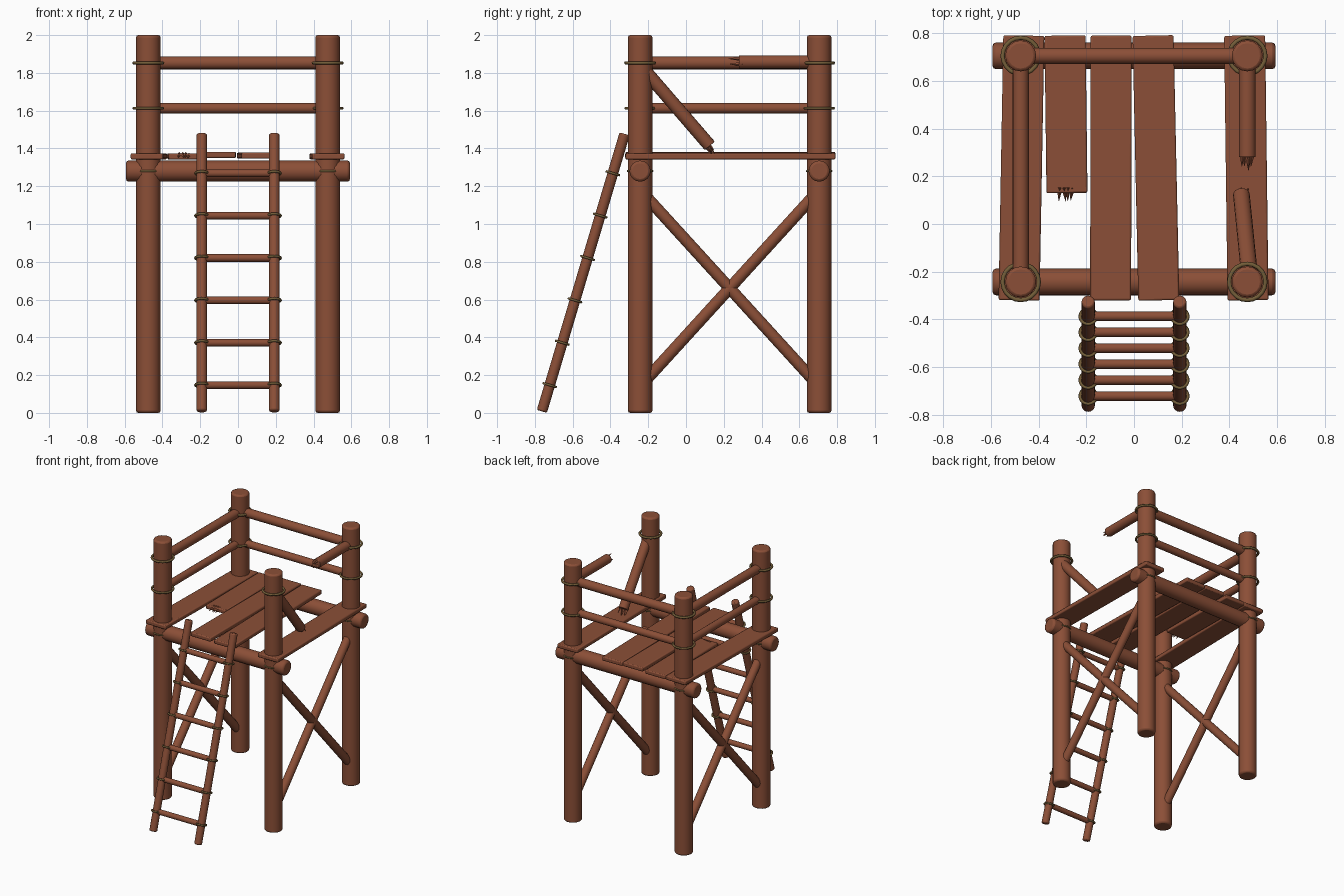
import bpy, bmesh, math, random
from mathutils import Vector, Matrix

random.seed(4)
if "Cube" in bpy.data.objects:
    bpy.data.objects.remove(bpy.data.objects["Cube"])


def material(name, rgb):
    m = bpy.data.materials.new(name)
    m.use_nodes = True
    m.diffuse_color = (*rgb, 1)
    m.node_tree.nodes["Principled BSDF"].inputs["Base Color"].default_value = (*rgb, 1)
    return m


WOOD = material("red_brown_wood", (0.26, 0.078, 0.038))
ROPE = material("olive_rope", (0.17, 0.11, 0.04))


def finish(name, bm, mat, bevel=0.0):
    mesh = bpy.data.meshes.new(name)
    bm.to_mesh(mesh)
    bm.free()
    mesh.materials.append(mat)
    ob = bpy.data.objects.new(name, mesh)
    bpy.context.collection.objects.link(ob)
    bpy.ops.object.select_all(action="DESELECT")
    ob.select_set(True)
    bpy.context.view_layer.objects.active = ob
    bpy.ops.object.shade_smooth_by_angle(angle=math.radians(35))
    if bevel:
        mod = ob.modifiers.new("worn_edges", "BEVEL")
        mod.width = bevel
        mod.segments = 2
        mod.limit_method = "ANGLE"
        mod.angle_limit = math.radians(40)
    return ob


def along(a, b):
    """Matrix placing a z-aligned shape midway from a to b."""
    a, b = Vector(a), Vector(b)
    turn = (b - a).to_track_quat("Z", "Y").to_matrix().to_4x4()
    return Matrix.Translation((a + b) / 2) @ turn, (b - a).length


def add_cone(bm, a, b, r1, r2, sides=16):
    m, length = along(a, b)
    bmesh.ops.create_cone(bm, cap_ends=True, segments=sides, radius1=r1,
                          radius2=r2, depth=length, matrix=m)


def pole(name, a, b, r, bevel=0.008):
    bm = bmesh.new()
    add_cone(bm, a, b, r, r)
    return finish(name, bm, WOOD, bevel)


def splinters(name, end, direction, across, up, width, height, count, length):
    """Row or cluster of sharp spikes at a broken end."""
    bm = bmesh.new()
    end, d = Vector(end), Vector(direction).normalized()
    across, up = Vector(across), Vector(up)
    for i in range(count):
        t = (i + 0.5) / count * 2 - 1
        base = end + across * t * width + up * random.uniform(-height, height)
        tip = base + d * length * random.uniform(0.6, 1) + across * random.uniform(-0.01, 0.01)
        add_cone(bm, base - d * 0.02, tip, 0.013, 0.001, 4)
    finish(name, bm, WOOD)


def ring(name, centre, axis, major, minor):
    """Rope tie around a pole."""
    turn = Vector(axis).to_track_quat("Z", "Y").to_euler()
    bpy.ops.mesh.primitive_torus_add(location=centre, rotation=turn, major_radius=major,
                                     minor_radius=minor, major_segments=20, minor_segments=6)
    ob = bpy.context.object
    ob.name = name
    ob.data.materials.append(ROPE)
    bpy.ops.object.shade_smooth()


PX, FRONT, BACK = 0.475, -0.243, 0.705
UP = (0, 0, 1)
TOP_RAIL, LOW_RAIL, BEAM_Z, DECK_Z = 1.853, 1.613, 1.28, 1.358

# Posts with their rope ties
for side, x in (("right", -PX), ("left", PX)):
    for end, y in (("front", FRONT), ("back", BACK)):
        label = f"{end}_{side}"
        pole(f"{label}_post", (x, y, 0), (x, y, 2), 0.065, 0.012)
        ring(f"{label}_beam_tie", (x, y, BEAM_Z), UP, 0.065, 0.006)
        ring(f"{label}_top_tie", (x, y, TOP_RAIL), UP, 0.076, 0.009)
        if label != "front_left":
            ring(f"{label}_low_tie", (x, y, LOW_RAIL), UP, 0.076, 0.008)

    # Crossed braces on each side
    for tag, z1, z2 in (("falling", 1.18, 0.14), ("rising", 0.14, 1.18)):
        pole(f"{side}_{tag}_brace", (x, FRONT, z1), (x, BACK, z2), 0.031)

# Cross beams under the deck
for end, y in (("front", FRONT), ("back", BACK)):
    pole(f"{end}_beam", (-0.593, y, BEAM_Z), (0.593, y, BEAM_Z), 0.056, 0.014)

# Whole guard rails on the back and right sides
for tag, z, r in (("top", TOP_RAIL, 0.034), ("low", LOW_RAIL, 0.028)):
    pole(f"back_{tag}_rail", (-PX, BACK, z), (PX, BACK, z), r)
    pole(f"right_{tag}_rail", (-PX, FRONT, z), (-PX, BACK, z), r)

# Snapped left rail: a stub and a fallen half
stub = Vector((PX, 0.28, TOP_RAIL + 0.005))
pole("broken_rail_stub", (PX, BACK, stub.z), stub, 0.035, 0.003)
splinters("stub_splinters", stub, (0, -1, 0), (1, 0, 0), UP, 0.026, 0.02, 5, 0.06)
high, low = Vector((0.485, -0.22, 1.815)), Vector((0.45, 0.125, 1.415))
pole("fallen_rail", high, low, 0.035, 0.003)
fall = (low - high).normalized()
splinters("fallen_rail_splinters", low, fall, (1, 0, 0), fall.cross(Vector((1, 0, 0))),
          0.026, 0.022, 6, 0.055)


# Deck planks: centre x at the front and back ends, then front y
def plank(name, x_front, x_back, y_front, z, y_back=0.79, width=0.172):
    bm = bmesh.new()
    m, length = along((x_front, y_front, z), (x_back, y_back, z))
    bmesh.ops.create_cube(bm, size=1)
    yaw = math.atan2(x_front - x_back, y_back - y_front)
    bmesh.ops.scale(bm, vec=(width, length, 0.032), verts=bm.verts)
    bmesh.ops.transform(bm, verts=bm.verts, matrix=Matrix.Translation(m.translation)
                        @ Matrix.Rotation(yaw, 4, "Z"))
    finish(name, bm, WOOD, 0.007)


plank("right_edge_plank", -0.482, -0.462, -0.32, DECK_Z)
plank("broken_plank", -0.281, -0.289, 0.13, DECK_Z)
plank("middle_plank", -0.098, -0.096, -0.32, DECK_Z + 0.008)
plank("inner_left_plank", 0.104, 0.08, -0.32, DECK_Z + 0.004)
plank("left_edge_plank", 0.478, 0.464, -0.32, DECK_Z)
splinters("plank_splinters", (-0.285, 0.135, DECK_Z), (0, -1, -0.3), (1, 0, 0), UP,
          0.035, 0.006, 4, 0.05)

# Leaning ladder
foot, head = Vector((0, -0.763, 0.008)), Vector((0, -0.325, 1.477))
lean = head - foot
LX = 0.192
for side, x in (("right", -LX), ("left", LX)):
    offset = Vector((x, 0, 0))
    pole(f"ladder_{side}_rail", foot + offset, head + offset, 0.028, 0.008)
for i in range(6):
    p = foot + lean * ((0.14 + 0.2255 * i) / head.z)
    pole(f"ladder_rung_{i + 1}", p - Vector((LX, 0, 0)), p + Vector((LX, 0, 0)), 0.02, 0.003)
    for side, x in (("right", -LX), ("left", LX)):
        ring(f"ladder_{side}_tie_{i + 1}", p + Vector((x, 0, 0)), lean, 0.034, 0.007)
